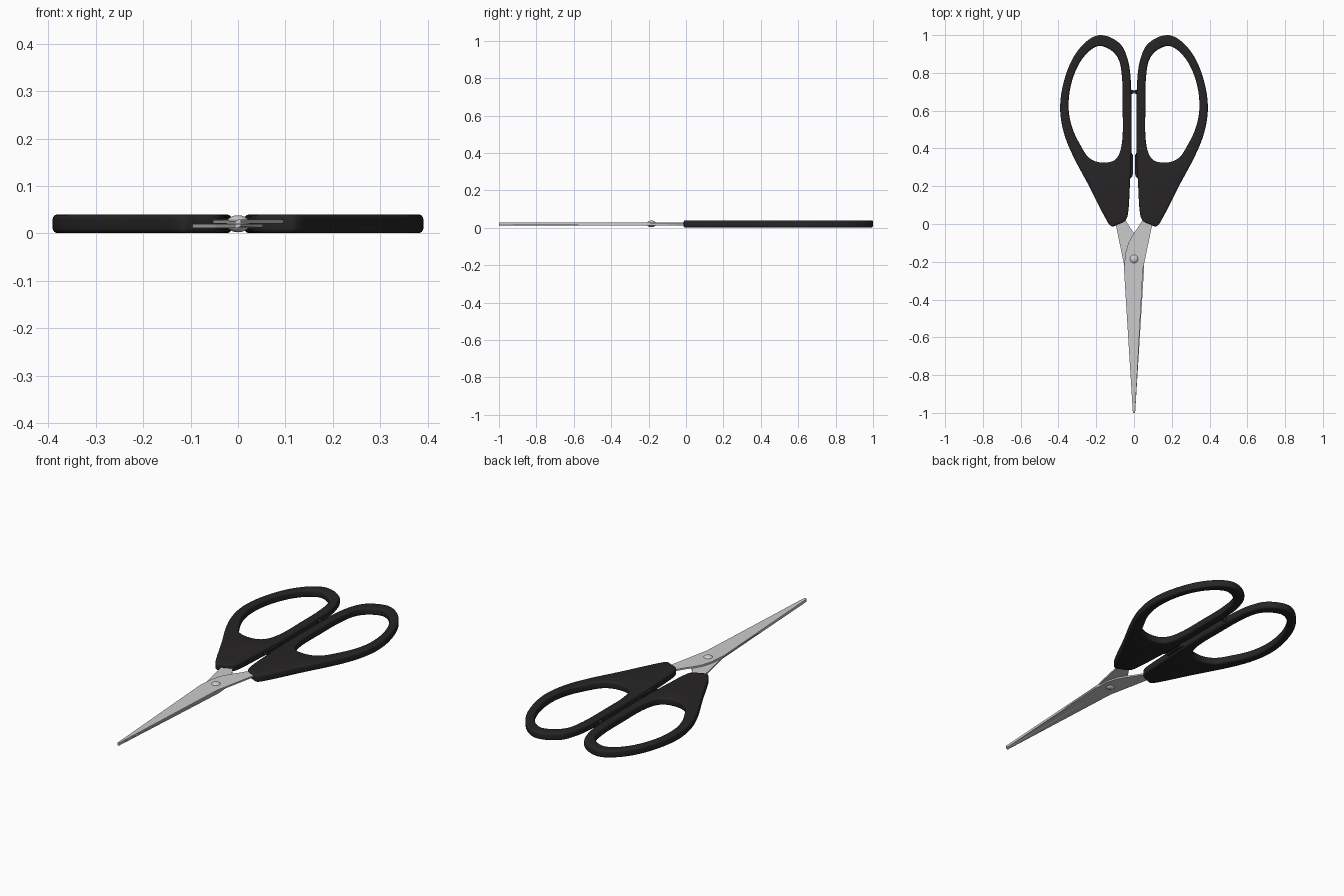
import bpy, bmesh, math
from mathutils import Vector
from mathutils.geometry import interpolate_bezier

if "Cube" in bpy.data.objects:
    bpy.data.objects.remove(bpy.data.objects["Cube"])

black = bpy.data.materials.new("black_plastic")
black.diffuse_color = (0.02, 0.018, 0.019, 1)
black.use_nodes = True
black.node_tree.nodes["Principled BSDF"].inputs["Base Color"].default_value = black.diffuse_color
MID = 0.0205          # height of the plane where the blades meet


def finish(name, bm, mat=None, angle=35):
    bmesh.ops.recalc_face_normals(bm, faces=bm.faces)
    me = bpy.data.meshes.new(name)
    bm.to_mesh(me)
    bm.free()
    ob = bpy.data.objects.new(name, me)
    bpy.context.collection.objects.link(ob)
    if mat:
        me.materials.append(mat)
    bpy.ops.object.select_all(action='DESELECT')
    ob.select_set(True)
    bpy.context.view_layer.objects.active = ob
    bpy.ops.object.shade_smooth_by_angle(angle=math.radians(angle))
    return ob


def smooth_loop(pts, steps=8):
    """Closed smooth curve through the given points."""
    P = [Vector((x, y, 0)) for x, y in pts]
    n = len(P)
    T = [(P[(i + 1) % n] - P[i - 1]).normalized() for i in range(n)]
    out = []
    for i in range(n):
        a, b = P[i], P[(i + 1) % n]
        h = (b - a).length / 3
        out += interpolate_bezier(a, a + T[i] * h, b - T[(i + 1) % n] * h, b, steps + 1)[:-1]
    return out


def rounded_wall(bm, loop, inward, z0, z1, r, sx):
    """Side wall with rounded rims; returns the bottom and top rim edges."""
    n = len(loop)
    area = sum(loop[i].x * loop[(i + 1) % n].y - loop[(i + 1) % n].x * loop[i].y for i in range(n))
    s = inward * (1 if area > 0 else -1)
    prof = []
    for k in range(5):
        a = math.pi / 2 * k / 4
        prof.append((r * (1 - math.sin(a)), z0 + r * (1 - math.cos(a))))
    prof += [(o, z0 + z1 - z) for o, z in reversed(prof)]
    rings = []
    for off, z in prof:
        ring = []
        for i, p in enumerate(loop):
            t = (loop[(i + 1) % n] - loop[i - 1]).normalized()
            q = p + Vector((-t.y, t.x, 0)) * s * off
            ring.append(bm.verts.new((q.x * sx, q.y, z)))
        rings.append(ring)
    for A, B in zip(rings, rings[1:]):
        for i in range(n):
            j = (i + 1) % n
            bm.faces.new((A[i], A[j], B[j], B[i]))
    return [[bm.edges.get((R[i], R[(i + 1) % n])) for i in range(n)] for R in (rings[0], rings[-1])]


outer = [(0.172, 1.0), (0.25, 0.968), (0.325, 0.875), (0.375, 0.74), (0.391, 0.61),
         (0.372, 0.485), (0.325, 0.365), (0.235, 0.195), (0.148, 0.025), (0.118, -0.012),
         (0.085, -0.002), (0.045, 0.02), (0.031, 0.06), (0.022, 0.2), (0.014, 0.38),
         (0.014, 0.6), (0.017, 0.76), (0.033, 0.87), (0.075, 0.955)]
hole = [(0.172, 0.942), (0.235, 0.917), (0.295, 0.84), (0.335, 0.73), (0.346, 0.61),
        (0.327, 0.51), (0.285, 0.42), (0.235, 0.348), (0.165, 0.325), (0.095, 0.345),
        (0.064, 0.43), (0.06, 0.6), (0.065, 0.79), (0.092, 0.89)]

# Handles with finger holes
for side, sx in (("right", 1), ("left", -1)):
    bm = bmesh.new()
    a = rounded_wall(bm, smooth_loop(outer), 1, 0.001, 0.04, 0.01, sx)
    b = rounded_wall(bm, smooth_loop(hole), -1, 0.001, 0.04, 0.01, sx)
    for k in (0, 1):
        bmesh.ops.triangle_fill(bm, edges=a[k] + b[k], use_beauty=True)
    finish(side + "_handle", bm, black)

    # Stop pad on the inner edge of the handle
    pad = [(0.022, 0.24), (0.007, 0.255), (0.004, 0.31), (0.006, 0.365), (0.018, 0.385)]
    bm = bmesh.new()
    f = bm.faces.new([bm.verts.new((x * sx, y, 0.01)) for x, y in pad])
    ext = bmesh.ops.extrude_face_region(bm, geom=[f])["geom"]
    bmesh.ops.translate(bm, vec=(0, 0, 0.02), verts=[v for v in ext if isinstance(v, bmesh.types.BMVert)])
    finish(side + "_stop_pad", bm, black)

    # Small round bumper that meets its twin in the middle
    bm = bmesh.new()
    bmesh.ops.create_uvsphere(bm, u_segments=16, v_segments=10, radius=0.011)
    bmesh.ops.translate(bm, vec=(0.011 * sx, 0.7, MID), verts=bm.verts)
    finish(side + "_bumper", bm, black)

# Blades: the lower one is the upper one turned half round the long axis
tang = [(0.047, -0.24), (0.06, -0.18), (0.097, 0.0), (0.115, 0.1), (0.06, 0.1),
        (0.045, 0.02), (0.02, -0.02), (-0.005, -0.055), (-0.03, -0.1), (-0.046, -0.155)]
heel, tip, ridge_tip, back_tip = (-0.053, -0.24), (-0.006, -1.0), (0.0, -1.0), (0.006, -1.0)
outline = tang + [heel, tip, ridge_tip, back_tip]
for name, s in (("upper_blade", 1), ("lower_blade", -1)):
    bm = bmesh.new()

    def vert(p, h):
        return bm.verts.new((p[0] * s, p[1], MID + h * s))
    low = [vert(p, 0.0001) for p in outline]
    top = [vert(p, 0.0055 if p == tip else 0.0085) for p in outline]
    n = len(outline)
    for i in range(n):
        j = (i + 1) % n
        bm.faces.new((low[i], low[j], top[j], top[i]))
    bm.faces.new(low)
    # flat back half, then the ground slope down to the cutting edge
    ridge = vert((0.0, -0.26), 0.0085)
    h, t, r, b = top[-4:]
    bm.faces.new(top[:len(tang)] + [h, ridge, r, b])
    bm.faces.new((h, t, ridge))
    bm.faces.new((t, r, ridge))
    finish(name, bm, angle=5 if s else 0)

# Domed rivet through both blades
bm = bmesh.new()
bmesh.ops.create_uvsphere(bm, u_segments=24, v_segments=12, radius=0.025)
bmesh.ops.scale(bm, vec=(1, 1, 0.72), verts=bm.verts)
bmesh.ops.translate(bm, vec=(0, -0.185, MID), verts=bm.verts)
finish("pivot_rivet", bm)
